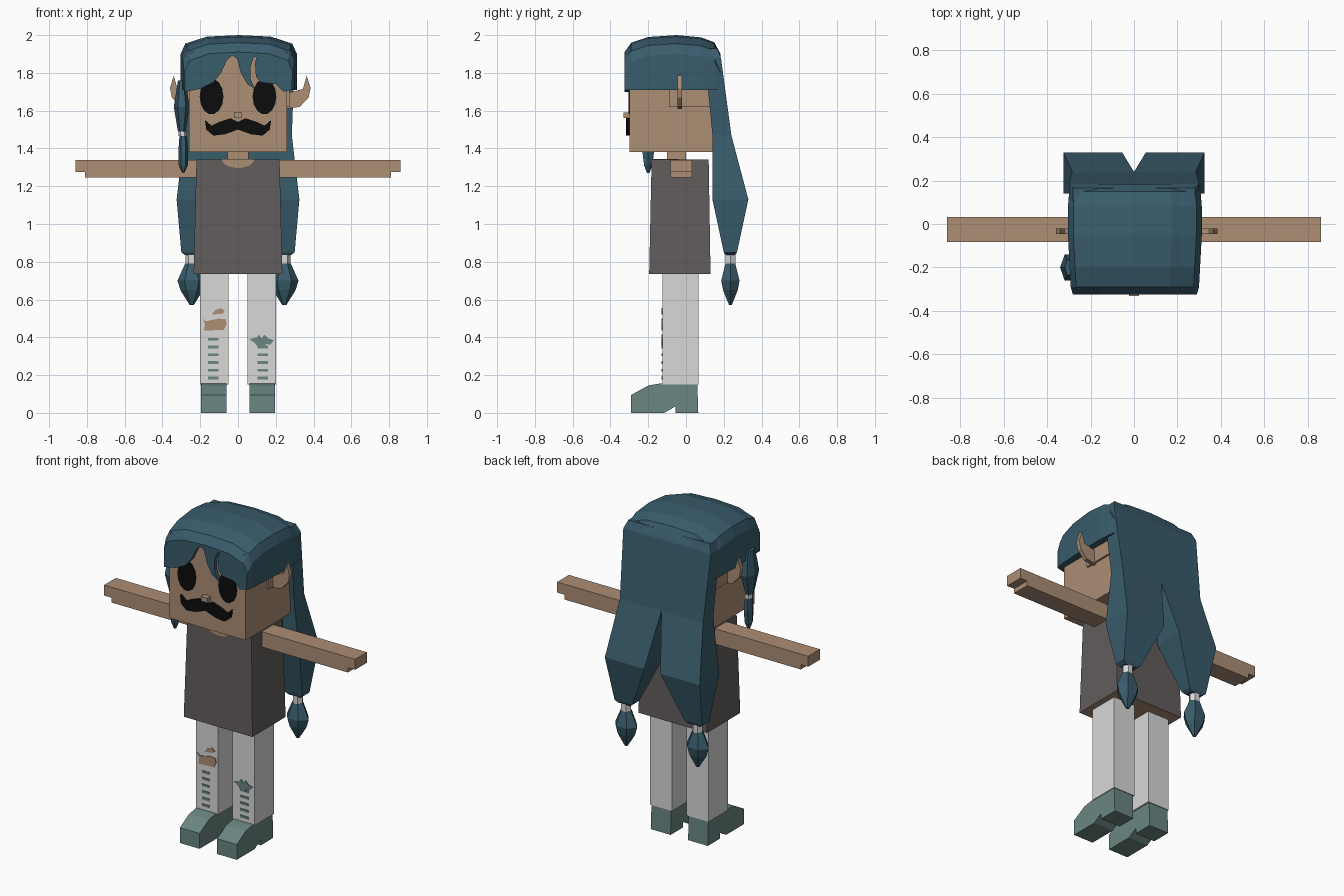
import bpy, bmesh, math

cube = bpy.data.objects.get("Cube")
if cube:
    bpy.data.objects.remove(cube)


def linear(v):
    v /= 255
    return v / 12.92 if v <= 0.04045 else ((v + 0.055) / 1.055) ** 2.4


def material(name, *rgb):
    m = bpy.data.materials.new(name)
    m.use_nodes = True
    col = [linear(c) for c in rgb] + [1]
    m.diffuse_color = col
    m.node_tree.nodes["Principled BSDF"].inputs["Base Color"].default_value = col
    return m


SKIN = material("tan skin", 172, 142, 117)
HAIR = material("deep blue hair", 57, 92, 108)
SHIRT = material("grey shirt", 98, 93, 92)
WHITE = material("white cloth", 216, 216, 216)
TEAL = material("teal leather", 106, 134, 129)
BLACK = material("black", 12, 12, 12)


def loft(name, rings, mat, closed=True, caps=True):
    """Skin a row of equal-length point rings."""
    bm = bmesh.new()
    rows = [[bm.verts.new(p) for p in r] for r in rings]
    n = len(rows[0])
    for a, b in zip(rows, rows[1:]):
        for i in range(n if closed else n - 1):
            j = (i + 1) % n
            bm.faces.new((a[i], a[j], b[j], b[i]))
    if caps:
        bm.faces.new(rows[0][::-1])
        bm.faces.new(rows[-1])
    bmesh.ops.recalc_face_normals(bm, faces=bm.faces)
    me = bpy.data.meshes.new(name)
    bm.to_mesh(me)
    bm.free()
    me.materials.append(mat)
    ob = bpy.data.objects.new(name, me)
    bpy.context.collection.objects.link(ob)
    return ob


def rect(x0, x1, y0, y1, z):
    return [(x0, y0, z), (x1, y0, z), (x1, y1, z), (x0, y1, z)]


def box(name, x0, x1, y0, y1, z0, z1, mat):
    return loft(name, [rect(x0, x1, y0, y1, z) for z in (z0, z1)], mat)


def front_plate(name, pts, y0, y1, mat):
    """Outline in x and z, pushed along y."""
    return loft(name, [[(x, y, z) for x, z in pts] for y in (y0, y1)], mat)


def spindle(name, cx, cy, rows, mat, n=6):
    turn = [2 * math.pi * i / n for i in range(n)]
    return loft(name, [[(cx + rx * math.cos(a), cy + ry * math.sin(a), z)
                        for a in turn] for z, rx, ry in rows], mat)


def oval(cx, cz, rx, rz, n, a0=0.0, sweep=2 * math.pi):
    return [(cx + rx * math.cos(a0 + sweep * i / n), cz + rz * math.sin(a0 + sweep * i / n))
            for i in range(n)]


# Head and face
box("head", -.26, .26, -.30, .14, 1.38, 1.91, SKIN)
box("neck", -.055, .055, -.10, 0, 1.28, 1.39, SKIN)
front_plate("nose", [(-.022, 1.56), (.022, 1.56), (.022, 1.59), (-.022, 1.59)], -.332, -.30, SKIN)
half = [(0, 1.54), (.04, 1.56), (.10, 1.54), (.14, 1.52), (.175, 1.55), (.168, 1.50),
        (.13, 1.468), (.07, 1.475), (0, 1.50)]
front_plate("moustache", half + [(-x, z) for x, z in half[-2:0:-1]], -.318, -.30, BLACK)

# Paired parts: s is +1 on the left, -1 on the right
ear = [(.24, 1.61), (.315, 1.62), (.362, 1.67), (.372, 1.72), (.352, 1.785), (.332, 1.715), (.24, 1.69)]
tail = [(1.93, 0, .28, .10, .165), (1.88, 0, .30, .10, .185), (1.47, 0, .285, .14, .24),
        (1.13, .055, .325, .14, .33), (.85, .18, .30, .20, .27), (.835, .20, .28, .21, .26)]
shoe = [(-.29, 0), (-.115, 0), (-.055, .035), (-.055, 0), (.065, 0), (.06, .155),
        (-.14, .155), (-.20, .145), (-.29, .095)]
for s, side in ((1, "left"), (-1, "right")):
    def span(a, b):
        return sorted((s * a, s * b))

    front_plate(side + "_eye", oval(s * .14, 1.675, .063, .095, 14), -.304, -.299, BLACK)
    front_plate(side + "_ear", [(s * x + .012, z) for x, z in ear], -.045, -.02, SKIN)
    box(side + "_ear_base", *span(.25, .272), -.09, .135, 1.62, 1.73, SKIN)
    # Back hair, tie and tuft
    loft(side + "_hair_tail", [rect(*span(a, b), y0, y1, z) for z, a, b, y0, y1 in tail], HAIR)
    spindle(side + "_hair_tie", s * .245, .235, [(.785, .032, .03), (.84, .032, .03)], WHITE)
    spindle(side + "_hair_tuft", s * .245, .235,
            [(.79, .035, .03), (.70, .075, .056), (.65, .06, .045), (.57, .01, .008)], HAIR)
    # Arm with a stepped hand
    box(side + "_arm", *span(.19, .81), -.082, .033, 1.245, 1.34, SKIN)
    box(side + "_hand", *span(.81, .86), -.082, .033, 1.275, 1.34, SKIN)
    # Leg, shoe and laces
    box(side + "_leg", *span(.05, .20), -.125, .065, .15, .76, WHITE)
    loft(side + "_shoe", [[(s * x, y, z) for y, z in shoe] for x in (.06, .195)], TEAL)
    for i in range(6):
        z = .178 + i * .041
        box(side + "_leg_stripe", *span(.103, .158), -.129, -.124, z, z + .014, TEAL)

# Torn knees
front_plate("right_knee_tear", [(-.19, .50), (-.17, .485), (-.10, .50), (-.065, .495), (-.06, .47),
                                (-.075, .44), (-.18, .435), (-.175, .47)], -.13, -.124, SKIN)
front_plate("right_knee_small_tear", [(-.14, .52), (-.08, .525), (-.07, .54), (-.09, .555), (-.12, .545)],
            -.13, -.124, SKIN)
front_plate("left_knee_patch", [(.06, .39), (.10, .40), (.11, .415), (.125, .395), (.14, .415), (.16, .395),
                                (.19, .385), (.17, .36), (.15, .365), (.14, .345), (.10, .355), (.09, .37)],
            -.13, -.124, TEAL)

# Shirt with a bare underside and neckline
shirt = loft("shirt", [rect(-.235, .235, -.195, .13, .735), rect(-.22, .22, -.182, .12, 1.342)], SHIRT)
shirt.data.materials.append(SKIN)
for f in shirt.data.polygons:
    if f.normal.z < -.9:
        f.material_index = 1
front_plate("neckline", oval(0, 1.342, .085, .045, 9, math.pi, math.pi) + [(.085, 1.342)],
            -.188, -.18, SKIN)
box("neckline_top", -.085, .085, -.188, -.04, 1.338, 1.345, SKIN)


# Hair cap: an arched shell lofted from front to back
def arch(w, zc):
    right = [(.26, 1.71), (w, 1.71), (w, zc - .10), (w - .025, zc - .045), (w * .55, zc - .008)]
    return [(-x, z) for x, z in right] + [(0, zc)] + right[::-1]


stations = [(-.325, .285, 1.91), (-.29, .295, 1.96), (-.20, .30, 1.99), (-.05, .308, 2.0),
            (.08, .308, 1.988), (.15, .302, 1.962), (.183, .295, 1.90)]
loft("hair_cap", [[(x + .004, y, z) for x, z in arch(w, zc)] for y, w, zc in stations],
     HAIR, closed=False, caps=False)

# Fringe: cap outline on top, ragged strands below
strands = [(-.28, 1.70), (-.20, 1.715), (-.13, 1.75), (-.09, 1.80), (-.06, 1.865), (-.03, 1.893),
           (-.005, 1.875), (.015, 1.80), (.05, 1.74), (.09, 1.715), (.065, 1.77), (.065, 1.83),
           (.08, 1.875), (.10, 1.893), (.09, 1.85), (.095, 1.78), (.12, 1.75), (.20, 1.74),
           (.24, 1.70), (.285, 1.71)]
top = [(x + .004, z) for x, z in arch(.285, 1.91)[2:-2]]
front_plate("fringe", strands + top[::-1], -.325, -.298, HAIR)

# Side lock with its own tie
spindle("side_lock", -.298, -.20, [(1.76, .02, .04), (1.62, .042, .07), (1.49, .02, .03)], HAIR)
spindle("side_lock_tie", -.293, -.20, [(1.465, .022, .028), (1.49, .022, .028)], WHITE)
spindle("side_lock_end", -.29, -.20, [(1.465, .02, .028), (1.38, .026, .035), (1.31, .024, .025),
                                      (1.27, .006, .008)], HAIR)
